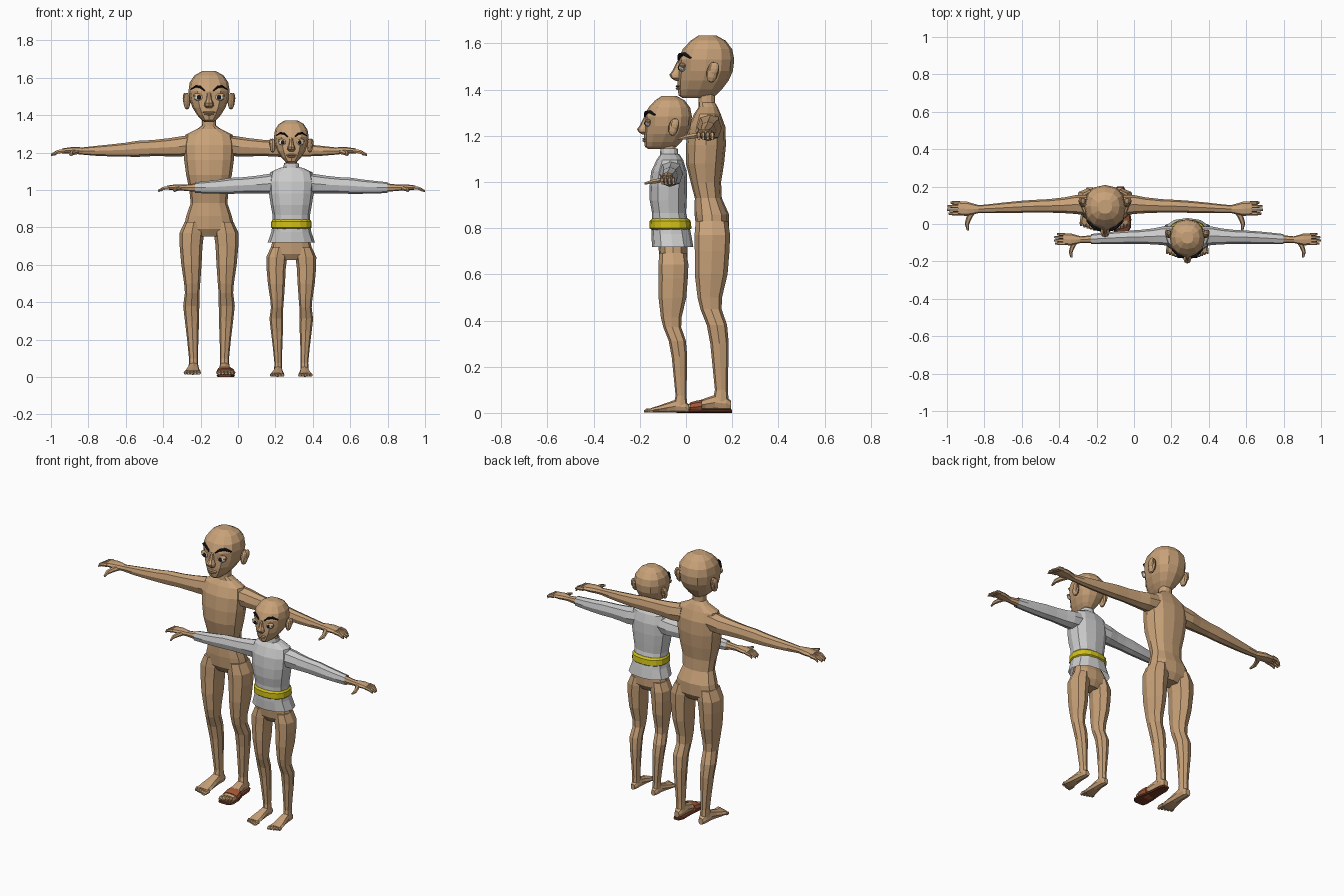
import bpy, bmesh
from math import sin, cos, pi, copysign
from mathutils import Matrix, Vector

def material(name, rgb):
    m = bpy.data.materials.new(name)
    m.diffuse_color = (*rgb, 1)
    return m

SKIN = material("skin", (0.58, 0.36, 0.19))
BLACK = material("black", (0.01, 0.01, 0.01))
WHITE = material("eye_white", (0.7, 0.68, 0.62))
YELLOW = material("yellow", (0.62, 0.52, 0.01))
BROWN = material("strap_brown", (0.38, 0.1, 0.04))
DARK = material("sole_brown", (0.16, 0.04, 0.02))

def spow(v, e):
    return copysign(abs(v) ** e, v)

def loft(bm, axis, rings, n=8, cap=True, e=0.85):
    """Skin rings (position, centre a, centre b, radius a, radius b) along an axis."""
    loops = []
    for p, ca, cb, ra, rb in rings:
        vs = []
        for i in range(n):
            t = 2 * pi * i / n
            a, b = ca + ra * spow(cos(t), e), cb + rb * spow(sin(t), e)
            vs.append(bm.verts.new({'x': (p, a, b), 'y': (a, p, b), 'z': (a, b, p)}[axis]))
        loops.append(vs)
    for l0, l1 in zip(loops, loops[1:]):
        for i in range(n):
            j = (i + 1) % n
            bm.faces.new((l0[i], l0[j], l1[j], l1[i]))
    if cap:
        bm.faces.new(loops[0])
        bm.faces.new(loops[-1])

def stack(rows):
    """Rows (z, half width, y front, y back) become rings for a loft along z."""
    return [(z, 0, (f + b) / 2, w, (b - f) / 2) for z, w, f, b in rows]

def ball(bm, c, r, tilt=0):
    m = Matrix.Translation(c) @ Matrix.Rotation(tilt, 4, 'X') @ Matrix.Diagonal((*r, 1))
    bmesh.ops.create_uvsphere(bm, u_segments=10, v_segments=6, radius=1, matrix=m)

def part(name, build, M, mat=None, side=1):
    bm = bmesh.new()
    build(bm)
    bm.transform(M @ Matrix.Diagonal((side, 1, 1, 1)))
    bmesh.ops.recalc_face_normals(bm, faces=bm.faces)
    me = bpy.data.meshes.new(name)
    bm.to_mesh(me)
    bm.free()
    ob = bpy.data.objects.new(name, me)
    bpy.context.collection.objects.link(ob)
    if mat:
        me.materials.append(mat)

def torso(bm):
    loft(bm, 'z', stack([
        (.75, .06, .07, .16), (.79, .138, .045, .185), (.86, .122, .037, .186),
        (.93, .098, .038, .155), (1.0, .105, .02, .152), (1.08, .122, 0, .165),
        (1.16, .133, 0, .173), (1.24, .137, .01, .17), (1.295, .125, .035, .15),
        (1.325, .065, .055, .137), (1.345, .038, .055, .125), (1.40, .036, .052, .125)]), 12)

def head(bm):
    loft(bm, 'z', stack([
        (1.363, .025, -.015, .10), (1.375, .04, -.032, .13), (1.40, .063, -.036, .155),
        (1.44, .088, -.036, .185), (1.48, .103, -.033, .203), (1.53, .11, -.034, .209),
        (1.575, .103, -.014, .20), (1.612, .078, .02, .172), (1.635, .038, .055, .13)]), 12)

def nose(bm):
    loft(bm, 'z', [(1.525, 0, -.025, .01, .012), (1.485, 0, -.035, .014, .022),
                   (1.465, 0, -.042, .024, .03), (1.45, 0, -.04, .026, .025),
                   (1.437, 0, -.032, .014, .012)], 8)

def lips(bm):
    ball(bm, (0, -.033, 1.415), (.036, .012, .006))
    ball(bm, (0, -.033, 1.405), (.028, .012, .006))

def ear(bm):
    ball(bm, (.118, .115, 1.475), (.02, .026, .046), -.2)
    ball(bm, (.13, .122, 1.49), (.011, .022, .03), -.2)

def eye(bm):
    ball(bm, (.056, -.016, 1.495), (.027, .016, .018))

def pupil(bm):
    ball(bm, (.054, -.028, 1.495), (.012, .008, .012))

def lid(bm):
    ball(bm, (.057, -.014, 1.504), (.031, .015, .013))

def brow(bm):
    loft(bm, 'x', [(.022, -.03, 1.53, .007, .005), (.045, -.026, 1.55, .01, .008),
                   (.07, -.008, 1.555, .011, .007), (.098, .018, 1.538, .008, .003)], 6)

def leg(bm):
    loft(bm, 'z', [(.83, .08, .112, .05, .07), (.77, .092, .114, .066, .077),
                   (.70, .096, .113, .061, .075), (.60, .094, .109, .054, .071),
                   (.50, .09, .103, .043, .053), (.45, .09, .108, .039, .046),
                   (.38, .095, .134, .043, .044), (.30, .091, .145, .038, .04),
                   (.20, .087, .149, .03, .034), (.10, .083, .153, .024, .028),
                   (.05, .083, .15, .026, .035)], 8)

def foot(bm):
    loft(bm, 'y', [(.195, .082, .033, .016, .02), (.175, .082, .04, .026, .028),
                   (.125, .083, .045, .029, .033), (.085, .085, .038, .034, .026),
                   (.04, .088, .03, .043, .018), (.0, .09, .024, .046, .012)], 8)
    for i in range(5):  # toes
        x, r, tip = .055 + i * .018, .013 - i * .0012, -.036 + i * .006
        loft(bm, 'y', [(.01, x, .023, r, .011), (tip + .012, x, .023, r, .011),
                       (tip, x, .019, r * .6, .006)], 6)

ARM = [(.09, .10, 1.24, .055, .056), (.16, .104, 1.232, .05, .053),
       (.22, .10, 1.228, .042, .048), (.30, .097, 1.224, .036, .043),
       (.38, .095, 1.22, .034, .043), (.45, .092, 1.215, .032, .037),
       (.54, .087, 1.211, .028, .031), (.61, .083, 1.209, .024, .026),
       (.68, .08, 1.208, .02, .019)]

def arm(bm):
    loft(bm, 'x', ARM, 8)

def hand(bm):
    loft(bm, 'x', [(.67, .08, 1.208, .02, .019), (.70, .08, 1.21, .028, .019),
                   (.735, .081, 1.211, .038, .018), (.785, .083, 1.209, .037, .013)], 8)
    for i in range(4):  # fingers
        y, tip = .055 + i * .0195, (.836, .845, .842, .825)[i]
        loft(bm, 'x', [(.775, y, 1.209, .0098, .012), (.81, y, 1.204, .0095, .011),
                       (tip, y + .001, 1.188, .006, .007)], 6)
    loft(bm, 'y', [(.07, .705, 1.206, .018, .014), (.035, .726, 1.2, .016, .013),
                   (0, .738, 1.194, .012, .011), (-.034, .733, 1.186, .006, .006)], 6)

def figure(name, M):
    for label, fn, mat in (("torso", torso, SKIN), ("head", head, SKIN),
                           ("nose", nose, SKIN), ("lips", lips, SKIN)):
        part(f"{name}_{label}", fn, M, mat)
    for side, tag in ((1, "left"), (-1, "right")):
        for label, fn, mat in (("ear", ear, SKIN), ("eye", eye, WHITE), ("pupil", pupil, BLACK),
                               ("eyelid", lid, SKIN), ("eyebrow", brow, BLACK), ("leg", leg, SKIN),
                               ("foot", foot, SKIN), ("arm", arm, SKIN), ("hand", hand, SKIN)):
            part(f"{name}_{tag}_{label}", fn, M, mat, side)

S = 0.845
TALL = Matrix.Translation((-.155, 0, 0))
SMALL = Matrix.Translation((.285, -.151, -.009)) @ Matrix.Scale(S, 4)
figure("tall", TALL)
figure("small", SMALL)

# Sandal on the tall figure's left foot
def sole(bm):
    loft(bm, 'y', [(.2, .082, .007, .018, .007), (.17, .082, .007, .033, .007),
                   (.1, .084, .007, .036, .007), (.03, .09, .007, .05, .007),
                   (-.02, .09, .007, .05, .007), (-.042, .085, .007, .034, .007)], 8, e=.4)

def strap(bm):
    loft(bm, 'y', [(.07, .086, .028, .045, .03), (.045, .088, .026, .049, .028),
                   (.018, .09, .023, .052, .023)], 10)

part("sandal_sole", sole, TALL, DARK)
part("sandal_strap", strap, TALL, BROWN)

# Shirt and belt on the small figure
HERE = Matrix.Translation((.285, 0, 0))

def shirt(bm):
    loft(bm, 'z', stack([
        (.718, .127, -.147, .032), (.775, .107, -.15, .022), (.82, .1, -.148, .012),
        (.865, .1, -.147, 0), (.92, .11, -.157, .003), (.98, .119, -.158, .005),
        (1.045, .122, -.151, .003), (1.095, .112, -.128, -.012), (1.118, .062, -.112, -.027),
        (1.122, .042, -.112, -.034), (1.145, .039, -.111, -.036)]), 12, cap=False)

def sleeve(bm):
    loft(bm, 'x', [(x, y, z, a + .008, b + .008) for x, y, z, a, b in ARM[:-1]], 8, cap=False)

def belt(bm):
    loft(bm, 'z', stack([(.792, .1, -.147, .014), (.8, .109, -.158, .024),
                         (.832, .107, -.157, .02), (.842, .099, -.147, .008)]), 16)

part("shirt_body", shirt, HERE)
part("shirt_left_sleeve", sleeve, SMALL)
part("shirt_right_sleeve", sleeve, SMALL, None, -1)
part("belt", belt, HERE, YELLOW)
